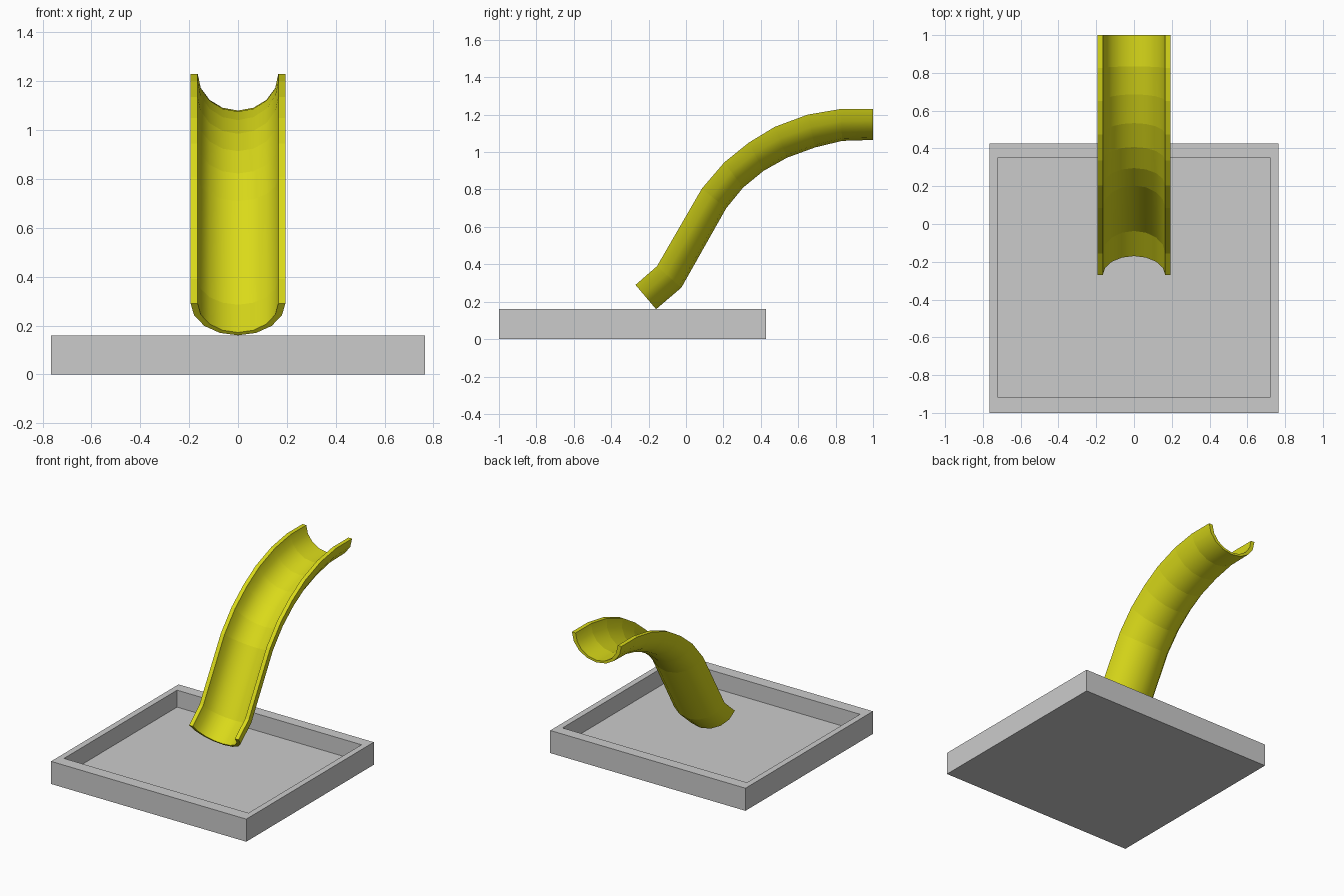
import bpy, bmesh
from math import sin, cos, pi
from mathutils import Vector

cube = bpy.data.objects.get("Cube")
if cube:
    bpy.data.objects.remove(cube)


def material(name, rgb):
    m = bpy.data.materials.new(name)
    m.use_nodes = True
    m.diffuse_color = (*rgb, 1)
    m.node_tree.nodes["Principled BSDF"].inputs["Base Color"].default_value = (*rgb, 1)
    return m


def add_object(name, bm, mat):
    bmesh.ops.recalc_face_normals(bm, faces=bm.faces)
    mesh = bpy.data.meshes.new(name)
    bm.to_mesh(mesh)
    bm.free()
    mesh.materials.append(mat)
    obj = bpy.data.objects.new(name, mesh)
    bpy.context.collection.objects.link(obj)
    return obj


grey = material("tray grey", (0.6, 0.6, 0.6))
yellow = material("slide yellow", (0.7, 0.7, 0.01))

# Tray: solid block with an inset, sunken floor
X, FRONT, BACK, TOP, FLOOR = 0.765, -1.0, 0.427, 0.16, 0.04
bm = bmesh.new()
bmesh.ops.create_cube(bm, size=1)
for v in bm.verts:
    v.co = (v.co.x * 2 * X, FRONT if v.co.y < 0 else BACK, TOP if v.co.z > 0 else 0)
bm.normal_update()
top = max(bm.faces, key=lambda f: f.calc_center_median().z)
bmesh.ops.inset_region(bm, faces=[top], thickness=0.06)
for v in top.verts:
    v.co.y = -0.915 if v.co.y < 0 else 0.35
sunk = bmesh.ops.extrude_face_region(bm, geom=[top])["geom"]
for v in (g for g in sunk if isinstance(g, bmesh.types.BMVert)):
    v.co.z = FLOOR
if top.is_valid:
    bm.faces.remove(top)
add_object("tray", bm, grey)

# Slide: a half-pipe swept along joints, each given as rim (y, z) and underside (y, z)
JOINTS = [
    ((-0.27, 0.29), (-0.16, 0.16)),
    ((-0.155, 0.39), (-0.025, 0.275)),
    ((0.085, 0.805), (0.215, 0.70)),
    ((0.205, 0.945), (0.305, 0.81)),
    ((0.335, 1.05), (0.415, 0.90)),
    ((0.475, 1.135), (0.54, 0.97)),
    ((0.65, 1.20), (0.69, 1.025)),
    ((0.825, 1.23), (0.835, 1.06)),
    ((1.0, 1.23), (1.0, 1.065)),
]
STEPS = 8
OUTER, INNER = (0.194, 1.0), (0.165, 0.91)
arc = [pi * i / STEPS for i in range(STEPS + 1)]
profile = [(OUTER[0] * cos(a), OUTER[1] * sin(a)) for a in arc]
profile += [(INNER[0] * cos(a), INNER[1] * sin(a)) for a in reversed(arc)]

bm = bmesh.new()
rings = []
for rim, under in JOINTS:
    rim, under = Vector((0, *rim)), Vector((0, *under))
    rings.append([bm.verts.new(rim.lerp(under, d) + Vector((x, 0, 0))) for x, d in profile])
n = len(profile)
for a, b in zip(rings, rings[1:]):
    for i in range(n):
        j = (i + 1) % n
        bm.faces.new((a[i], a[j], b[j], b[i])).smooth = True
for ring in (rings[0], rings[-1]):
    for i in range(STEPS):
        bm.faces.new((ring[i], ring[i + 1], ring[n - 2 - i], ring[n - 1 - i]))

# Keep the joints, rims and ends crisp, and the trough round
for ring in rings:
    for i in range(n):
        bm.edges.get((ring[i], ring[(i + 1) % n])).smooth = False
for a, b in zip(rings, rings[1:]):
    for i in (0, STEPS, STEPS + 1, n - 1):
        bm.edges.get((a[i], b[i])).smooth = False
add_object("slide", bm, yellow)
